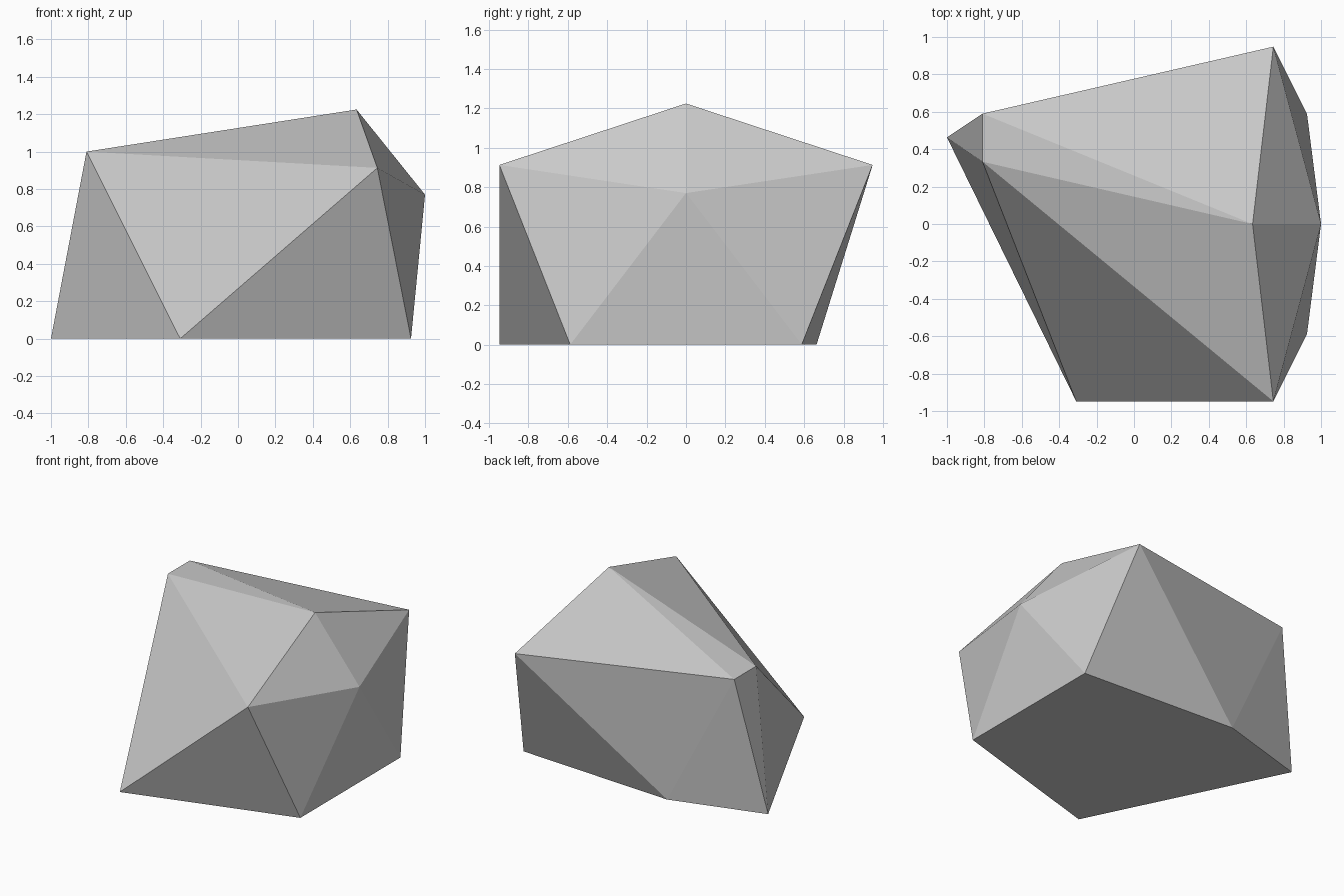
import bpy
import bmesh

cube = bpy.data.objects.get("Cube")
if cube:
    bpy.data.objects.remove(cube, do_unlink=True)

# Stone colour
stone = bpy.data.materials.new("stone grey")
stone.use_nodes = True
colour = (0.6, 0.6, 0.6, 1.0)
stone.diffuse_color = colour
stone.node_tree.nodes["Principled BSDF"].inputs["Base Color"].default_value = colour

# Two staggered five-point rings and a peak, as on a cut-off icosahedron
base_ring = [(0.925, 0.588, 0), (-0.309, 0.663, 0), (-1, 0.463, 0),
             (-0.309, -0.948, 0), (0.925, -0.588, 0)]
shoulder_ring = [(1, 0, 0.77), (0.745, 0.948, 0.913), (-0.81, 0.59, 1.0),
                 (-0.81, 0.333, 1.0), (0.745, -0.948, 0.913)]
peak_point = (0.634, 0, 1.225)

bm = bmesh.new()
base = [bm.verts.new(p) for p in base_ring]
shoulder = [bm.verts.new(p) for p in shoulder_ring]
peak = bm.verts.new(peak_point)

# Flat underside, zigzag sides and top facets
bm.faces.new(base)
count = len(base)
for i in range(count):
    j = (i + 1) % count
    bm.faces.new((base[i], shoulder[j], shoulder[i]))
    bm.faces.new((base[i], base[j], shoulder[j]))
    bm.faces.new((shoulder[i], shoulder[j], peak))
bmesh.ops.recalc_face_normals(bm, faces=bm.faces[:])

mesh = bpy.data.meshes.new("rock")
bm.to_mesh(mesh)
bm.free()
mesh.materials.append(stone)
rock = bpy.data.objects.new("rock", mesh)
bpy.context.collection.objects.link(rock)
